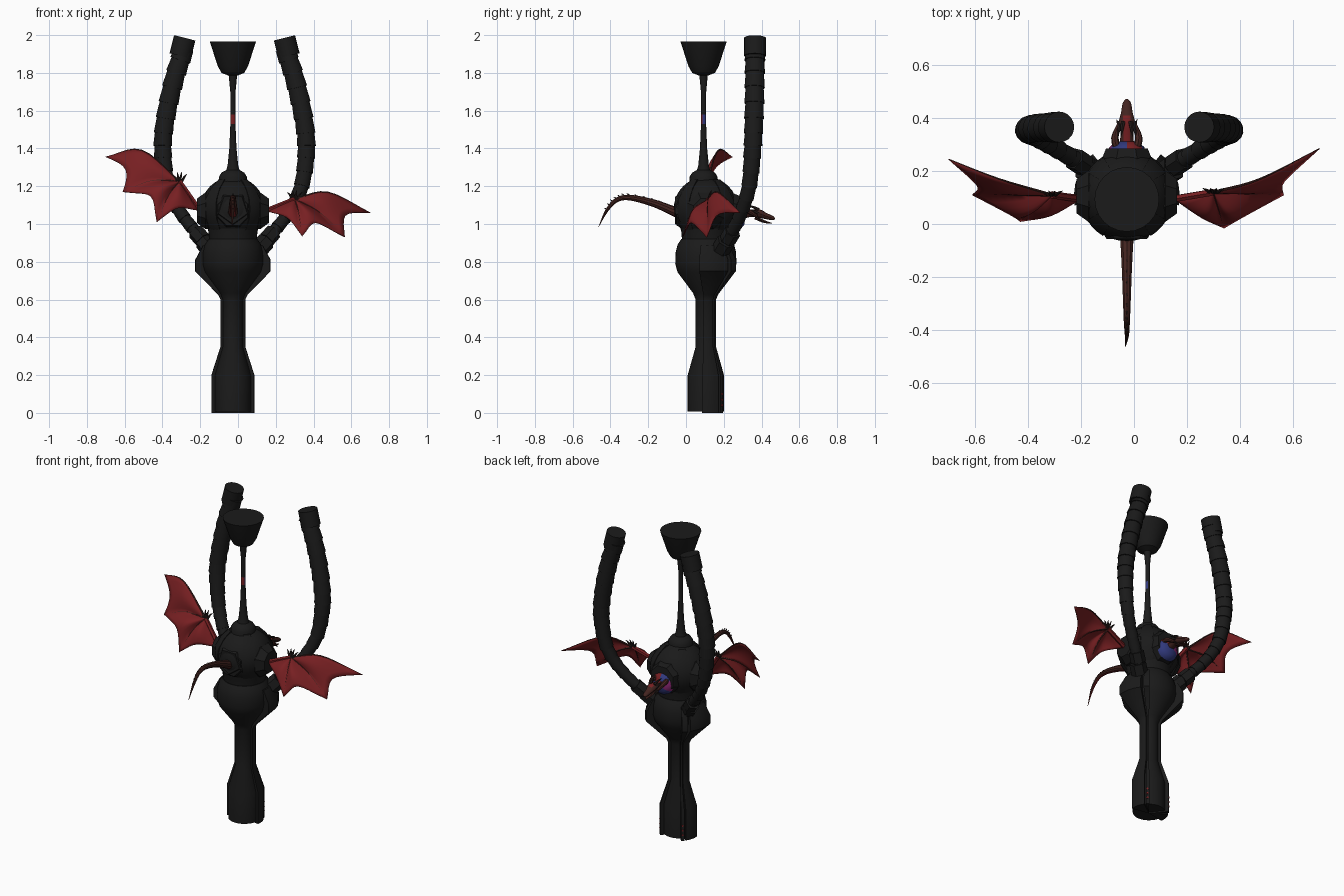
import bpy, bmesh, math
from mathutils import Vector, Matrix

if "Cube" in bpy.data.objects:
    bpy.data.objects.remove(bpy.data.objects["Cube"])

CX, CY = -0.027, 0.105          # main axis
COL = {"black": (0.0105, 0.0105, 0.0105), "wing red": (0.185, 0.014, 0.016), "scale brown": (0.055, 0.017, 0.014),
       "blue": (0.03, 0.04, 0.2), "magenta": (0.25, 0.02, 0.17), "bone dark": (0.018, 0.011, 0.01)}
MATS = {}
for k, c in COL.items():
    MATS[k] = bpy.data.materials.new(k)
    MATS[k].diffuse_color = (*c, 1)


def finish(name, bm, mats, rule=None, sharp=0.6):
    bmesh.ops.remove_doubles(bm, verts=bm.verts, dist=1e-5)
    bmesh.ops.recalc_face_normals(bm, faces=bm.faces)
    for f in bm.faces:
        f.smooth = True
        if rule:
            f.material_index = rule(f)
    for e in bm.edges:
        e.smooth = e.calc_face_angle(0) < sharp
    me = bpy.data.meshes.new(name)
    bm.to_mesh(me)
    bm.free()
    for m in mats:
        me.materials.append(MATS[m])
    ob = bpy.data.objects.new(name, me)
    bpy.context.collection.objects.link(ob)
    return ob


def lathe(name, prof, n=32, arc=None, mat=None, mats=("black",), rule=None):
    """Turn (r, z) profile round z; arc=(start, end) degrees gives a wedge."""
    bm = bmesh.new()
    a0, a1 = arc or (0, 360)
    rings = []
    for i in range(n + 1):
        a = math.radians(a0 + (a1 - a0) * i / n)
        rings.append([bm.verts.new((r * math.cos(a), r * math.sin(a), z)) for r, z in prof])
    for p, q in zip(rings, rings[1:]):
        for j in range(len(prof) - 1):
            vs = [p[j], q[j], q[j + 1], p[j + 1]]
            if prof[j][0] == 0:
                vs = [p[j], q[j + 1], p[j + 1]]
            elif prof[j + 1][0] == 0:
                vs = [p[j], q[j], p[j + 1]]
            bm.faces.new(vs)
    if arc:
        bm.faces.new(rings[0])
        bm.faces.new(rings[-1])
    bm.transform(mat or Matrix.Translation((CX, CY, 0)))
    return finish(name, bm, mats, rule)


def spline(pts, n):
    """Catmull-Rom samples through pts (tuples of any length)."""
    v = [Vector(p) for p in pts]
    v = [2 * v[0] - v[1]] + v + [2 * v[-1] - v[-2]]
    out = []
    for i in range(n + 1):
        u = i / n * (len(pts) - 1)
        k = min(int(u), len(pts) - 2)
        t = u - k
        a, b, c, d = v[k:k + 4]
        out.append(0.5 * (2 * b + (c - a) * t + (2 * a - 5 * b + 4 * c - d) * t * t
                          + (3 * b - a - 3 * c + d) * t ** 3))
    return out


def sweep(name, pts, n=12, sides=10, rib=0, mats=("black",), rule=None, flat=1):
    """Tube through (x, y, z, radius) points; rib > 0 makes stepped segments."""
    s = spline(pts, n)
    P = [Vector(p[:3]) for p in s]
    bm = bmesh.new()
    rings, tp, side = [], None, None
    for i, p in enumerate(P):
        t = (P[min(i + 1, n)] - P[max(i - 1, 0)]).normalized()
        if tp is None:
            side = t.cross(Vector((1, 0, 0.01))).normalized()
        else:
            side = (tp.rotation_difference(t) @ side)
        tp = t
        other = t.cross(side)
        r = max(s[i][3], 0.0008)
        for k in ((1 - rib, 1 + rib / 2) if rib else (1,)):
            rings.append([bm.verts.new(p + r * k * (side * math.cos(a) * flat + other * math.sin(a)))
                          for a in (2 * math.pi * j / sides for j in range(sides))])
    for a, b in zip(rings, rings[1:]):
        for j in range(sides):
            bm.faces.new((a[j], a[j - 1], b[j - 1], b[j]))
    bm.faces.new(rings[0])
    bm.faces.new(rings[-1])
    return finish(name, bm, mats, rule)


def spike(name, a, b, r, mat="bone dark"):
    m = (Vector(a) + Vector(b)) / 2 + Vector((0, 0, r * 0.6))
    sweep(name, [(*a, r), (*m, r * 0.7), (*b, 0.0008)], 4, 6, mats=(mat,))


# column and bulb
lathe("column", [(0, 0.008), (0.096, 0.008), (0.096, 0.2), (0.054, 0.35), (0.054, 0.6), (0.068, 0.635), (0.15, 0.745),
                 (0.162, 0.79), (0.16, 0.85), (0.15, 0.89), (0.13, 0.92), (0, 0.92)], 36)
lathe("neck", [(0, 0.9), (0.125, 0.9), (0.13, 0.96), (0.14, 1.0), (0, 1.0)], 32)
# raised side panels towards the back, and the narrow ridges with red studs
panel = [(0, 0), (0.114, 0), (0.114, 0.2), (0.066, 0.35), (0.066, 0.6), (0.078, 0.625), (0.2, 0.75),
         (0.2, 0.81), (0.16, 0.885), (0, 0.885)]
for nm, a, s in (("right", 0, 1), ("left", 180, -1)):
    lathe(nm + "_side_panel", panel, 4, (a - 10 * s, a + 36 * s))
    b = a + 46 * s
    lathe(nm + "_ridge", [(r and r + 0.004, z) for r, z in panel], 2, (b - 5, b + 5))
    for i in range(3):
        m = Matrix.Translation((CX, CY, 0.04 + 0.03 * i)) @ Matrix.Rotation(math.radians(b), 4, 'Z') \
            @ Matrix.Translation((0.112, 0, 0)) @ Matrix.Rotation(math.pi / 2, 4, 'Y')
        lathe(f"{nm}_stud_{i}", [(0, 0), (0.006, 0), (0.006, 0.009), (0, 0.009)], 8, mat=m, mats=("wing red",))

# sphere, its four sockets and strap plates
SZ = 1.08
lathe("sphere", [(0.17 * math.sin(math.pi * i / 16), SZ - 0.17 * math.cos(math.pi * i / 16)) if 0 < i < 16
                 else (0, SZ - 0.17 + 0.34 * i / 16) for i in range(17)], 36)
for nm, d, reach, w in (("right", (1, 0, 0), 0.19, 0.07), ("left", (-1, 0, 0), 0.19, 0.07),
                        ("front", (0, -1, 0), 0.155, 0.085), ("back", (0, 1, 0), 0.18, 0.085)):
    m = Matrix.Translation((CX, CY, SZ - 0.01)) @ Vector(d).to_track_quat('Z', 'Y').to_matrix().to_4x4() \
        @ Matrix.Rotation(math.pi / 8, 4, 'Z')
    lathe(nm + "_socket", [(0, 0), (0.105, 0.05), (0.105, reach - 0.045), (w, reach), (0, reach)], 8, mat=m)
m = Matrix.Translation((CX, CY - 0.148, SZ)) @ Matrix.Rotation(math.pi / 2, 4, 'X') @ Matrix.Rotation(-math.pi / 2, 4, 'Z')
lathe("tail_plate", [(0, 0), (0.09, 0), (0.08, 0.014), (0.03, 0.008), (0, 0.008)], 5, mat=m)
for i in range(4):
    a = 45 + 90 * i
    lathe(f"strap_{i}", [(0, 0.94), (0.12, 0.95), (0.17, 1.03), (0.175, 1.08), (0.17, 1.13), (0.135, 1.19),
                         (0.09, 1.235), (0, 1.24)], 3, (a - 14, a + 14))


# cap, thin stem and cup; the stem has small coloured marks
def stem_rule(f):
    c, n = f.calc_center_median(), f.normal
    if not 1.53 < c.z < 1.58:
        return 0
    return 1 if n.y < -0.6 else 2 if n.x > 0.6 else 0


lathe("stem_and_cup", [(0, 1.15), (0.075, 1.2), (0.074, 1.25), (0.06, 1.272), (0.035, 1.286), (0.028, 1.31),
                       (0.019, 1.4), (0.0135, 1.53), (0.0135, 1.58), (0.014, 1.7), (0.022, 1.785), (0.06, 1.8),
                       (0.08, 1.835), (0.122, 1.965), (0, 1.965)], 24,
      mat=Matrix.Translation((CX, CY - 0.012, 0)), mats=("black", "wing red", "blue"), rule=stem_rule)

# ribbed arms with collars and anchor blocks
ARM = [(0.15, 0.21, 0.9, 0.034), (0.225, 0.255, 0.98, 0.034), (0.30, 0.30, 1.08, 0.036), (0.355, 0.335, 1.2, 0.041),
       (0.378, 0.35, 1.35, 0.047), (0.377, 0.357, 1.48, 0.05), (0.35, 0.362, 1.64, 0.052),
       (0.31, 0.364, 1.8, 0.053), (0.265, 0.366, 1.93, 0.054)]
for nm, s in (("right", 1), ("left", -1)):
    X = -0.018
    sweep(nm + "_arm", [(X + s * x, y, z, r) for x, y, z, r in ARM], 16, 16, 0.08)
    sweep(nm + "_arm_end", [(X + s * 0.288, 0.365, 1.89, 0.058), (X + s * 0.264, 0.366, 1.985, 0.058)], 2, 20)
    for i, (x, y, z, r) in enumerate([(0.15, 0.2, 0.89, 0.05), (0.19, 0.235, 0.94, 0.045)]):
        sweep(f"{nm}_anchor_{i}", [(X + s * (x - 0.022), y - 0.015, z - 0.025, r),
                                   (X + s * (x + 0.018), y + 0.012, z + 0.02, r)], 1, 6)


# wings: bony fingers fanning from the wrist with billowing, scalloped membranes between them
def wing(name, root, wrist, peak, tip, s1, s2):
    W, N, S = Vector(wrist), 10, 8
    lift = Vector((0, 0.0, 0.03))

    def mid(p):
        return (W + Vector(p)) / 2 + lift
    fingers = [spline([wrist, peak, tip], N), spline([wrist, mid(s1), s1], N),
               spline([wrist, mid(s2), s2], N), spline([wrist, (W + Vector(root)) / 2, root], N)]
    bm = bmesh.new()
    for A, B, pull, billow in zip(fingers, fingers[1:], (0.18, 0.27, 0.2), (0.02, 0.05, 0.04)):
        grid = []
        for i in range(N + 1):
            row = []
            for j in range(S + 1):
                s = j / S
                t = i * (1 - pull * math.sin(math.pi * s))
                k = min(int(t), N - 1)
                p = A[k].lerp(A[k + 1], t - k).lerp(B[k].lerp(B[k + 1], t - k), s)
                p.y -= billow * math.sin(math.pi * s) * math.sin(2.2 * i / N)
                row.append(bm.verts.new(p))
            grid.append(row)
        for i in range(N):
            for j in range(S):
                q = [grid[i][j], grid[i + 1][j], grid[i + 1][j + 1], grid[i][j + 1]]
                bm.faces.new(q if i else q[:3])
    ob = finish(name + "_membrane", bm, ("wing red",), sharp=1.2)
    sol = ob.modifiers.new("thickness", 'SOLIDIFY')
    sol.thickness, sol.offset = 0.004, 0
    for i, f in enumerate(fingers):
        r = 0.014 if i == 3 else 0.006
        sweep(f"{name}_bone_{i}", [(*p, r if i == 3 else r * (1 - 0.75 * k / N)) for k, p in enumerate(f)], N, 6,
              mats=("wing red" if i == 3 else "scale brown",))
    for i, dx in enumerate((-0.04, -0.012, 0.012, 0.04)):
        spike(f"{name}_claw_{i}", W + Vector((dx * 0.3, 0, 0)), W + Vector((dx, 0.015, 0.055 - abs(dx) * 0.4)), 0.008)


wing("right_wing", (0.15, 0.095, 1.07), (0.3, 0.12, 1.13), (0.475, 0.17, 1.168), (0.70, 0.285, 1.06),
     (0.565, 0.11, 0.93), (0.34, -0.015, 0.935))
wing("left_wing", (-0.2, 0.095, 1.07), (-0.31, 0.11, 1.225), (-0.51, 0.17, 1.39), (-0.70, 0.245, 1.355),
     (-0.61, 0.11, 1.17), (-0.43, 0.01, 1.01))

# tail with a row of spines, curving out of the front
TAIL = [(CX, 0.0, 1.04, 0.032), (CX, -0.06, 1.065, 0.026), (CX, -0.17, 1.11, 0.02), (CX, -0.3, 1.14, 0.015),
        (CX, -0.37, 1.125, 0.012), (CX, -0.42, 1.07, 0.008), (-0.032, -0.463, 0.985, 0.001)]
sweep("tail", TAIL, 30, 10, mats=("scale brown", "wing red"), rule=lambda f: int(abs(f.normal.x) < 0.35 and f.normal.z < 0))
for i, p in enumerate(spline(TAIL, 18)[3:16]):
    spike(f"tail_spine_{i}", (p[0], p[1], p[2] + p[3] * 0.7), (p[0], p[1] - 0.014, p[2] + p[3] + 0.006), 0.004)

# glowing portal on the back, coloured in wedges
PC = Vector((CX, 0.268, 1.04))


def portal_rule(f):
    d = f.calc_center_median() - PC
    return (1, 0, 0, 0, 0, 0, 0, 2, 2, 0, 0, 1)[int((math.atan2(d.z, d.x) + math.pi) / (2 * math.pi) * 11.99)]


lathe("portal", [(0, 0), (0.072, 0), (0.066, 0.022), (0.045, 0.04), (0, 0.048)], 24,
      mat=Matrix.Translation(PC) @ Matrix.Rotation(-math.pi / 2, 4, 'X'),
      mats=("blue", "magenta", "wing red"), rule=portal_rule)

# head: neck and skull, lower jaw, horns, gripping claws
sweep("head", [(CX, 0.28, 1.045, 0.03), (CX, 0.34, 1.055, 0.024), (CX, 0.385, 1.055, 0.03), (CX, 0.42, 1.043, 0.022),
               (CX, 0.455, 1.032, 0.016), (CX, 0.47, 1.026, 0.006)], 18, 12, mats=("scale brown", "wing red"),
      rule=lambda f: int(f.normal.z > 0.85 and f.calc_center_median().y < 0.43), flat=0.75)
sweep("lower_jaw", [(CX, 0.365, 1.035, 0.02), (CX, 0.41, 1.014, 0.015), (CX, 0.452, 1.004, 0.006)], 6, 8,
      mats=("scale brown",), flat=0.5)
for nm, s in (("right", 1), ("left", -1)):
    for i, (x, z) in enumerate(((0.014, 1.075), (0.025, 1.055))):
        spike(f"{nm}_horn_{i}", (CX + s * x, 0.385, z), (CX + s * (x + 0.01), 0.325, z + 0.02), 0.009)
    sweep(nm + "_foreleg", [(CX + s * 0.035, 0.28, 1.07, 0.015), (CX + s * 0.045, 0.325, 1.07, 0.014),
                            (CX + s * 0.03, 0.375, 1.04, 0.008)], 8, 8, mats=("scale brown",))
    for i in range(3):
        spike(f"{nm}_fore_claw_{i}", (CX + s * 0.03, 0.37, 1.04), (CX + s * (0.015 + 0.012 * i), 0.395, 1.015), 0.006)

for m in bpy.data.materials:
    if m.users and not m.is_grease_pencil:
        m.use_nodes = True
        m.node_tree.nodes["Principled BSDF"].inputs["Base Color"].default_value = m.diffuse_color
